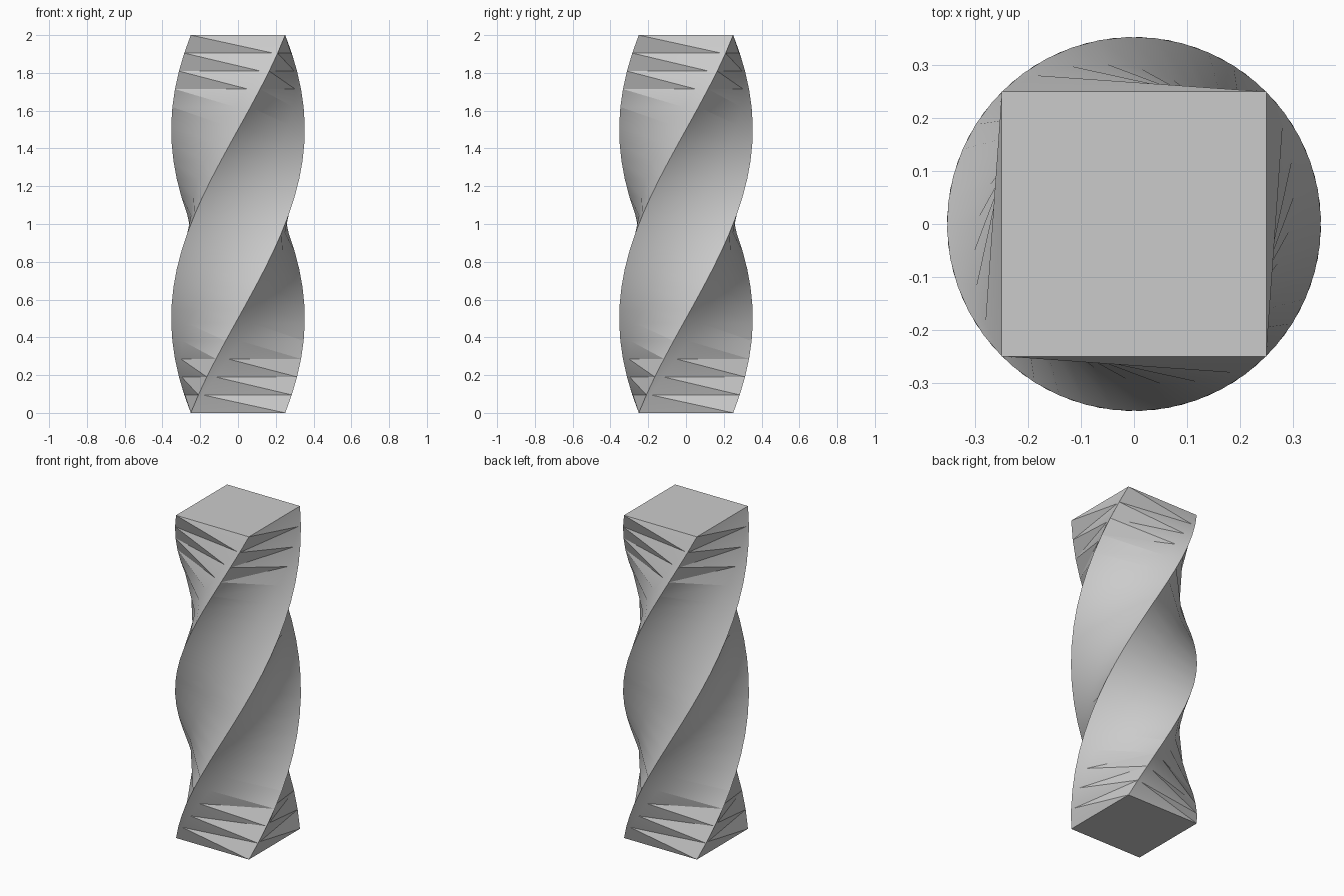
import bpy, bmesh, math
from mathutils import Vector

if "Cube" in bpy.data.objects:
    bpy.data.objects.remove(bpy.data.objects["Cube"], do_unlink=True)

HEIGHT, HALF, BANDS, TWIST = 2.0, 0.25, 21, math.pi

# Plain grey finish
grey = bpy.data.materials.new("plain_grey")
grey.use_nodes = True
colour = (0.6, 0.6, 0.6, 1.0)
grey.diffuse_color = colour
grey.node_tree.nodes["Principled BSDF"].inputs["Base Color"].default_value = colour


def corner(level, side):
    """Corner of the square section, turned by its height."""
    angle = math.radians(225 + 90 * side) + TWIST * level / BANDS
    r = HALF * math.sqrt(2)
    return Vector((r * math.cos(angle), r * math.sin(angle), HEIGHT * level / BANDS))


bm = bmesh.new()
corners = [[bm.verts.new(corner(k, s)) for s in range(4)] for k in range(BANDS + 1)]


# Points where each side's long diagonal crosses the level lines
def diagonal_point(k, s):
    left, right = corners[k][s], corners[k][(s + 1) % 4]
    if k == 0:
        return left
    if k == BANDS:
        return right
    return bm.verts.new(left.co.lerp(right.co, k / BANDS))


diagonals = [[diagonal_point(k, s) for s in range(4)] for k in range(BANDS + 1)]

# Twisted sides: every band is split at the diagonal and triangulated
for k in range(BANDS):
    for s in range(4):
        n = (s + 1) % 4
        l0, l1 = corners[k][s], corners[k + 1][s]
        r0, r1 = corners[k][n], corners[k + 1][n]
        d0, d1 = diagonals[k][s], diagonals[k + 1][s]
        for tri in ((l0, d0, l1), (d0, d1, l1), (d0, r0, d1), (r0, r1, d1)):
            if len(set(tri)) == 3:
                bm.faces.new(tri)

# Flat end caps
bm.faces.new(reversed(corners[0]))
bm.faces.new(corners[BANDS])

mesh = bpy.data.meshes.new("twisted_column")
bm.to_mesh(mesh)
bm.free()
mesh.materials.append(grey)
column = bpy.data.objects.new("twisted_column", mesh)
bpy.context.collection.objects.link(column)

# Smooth shading that keeps the strong creases sharp
mesh.shade_smooth()
mesh.set_sharp_from_angle(angle=math.radians(30))
